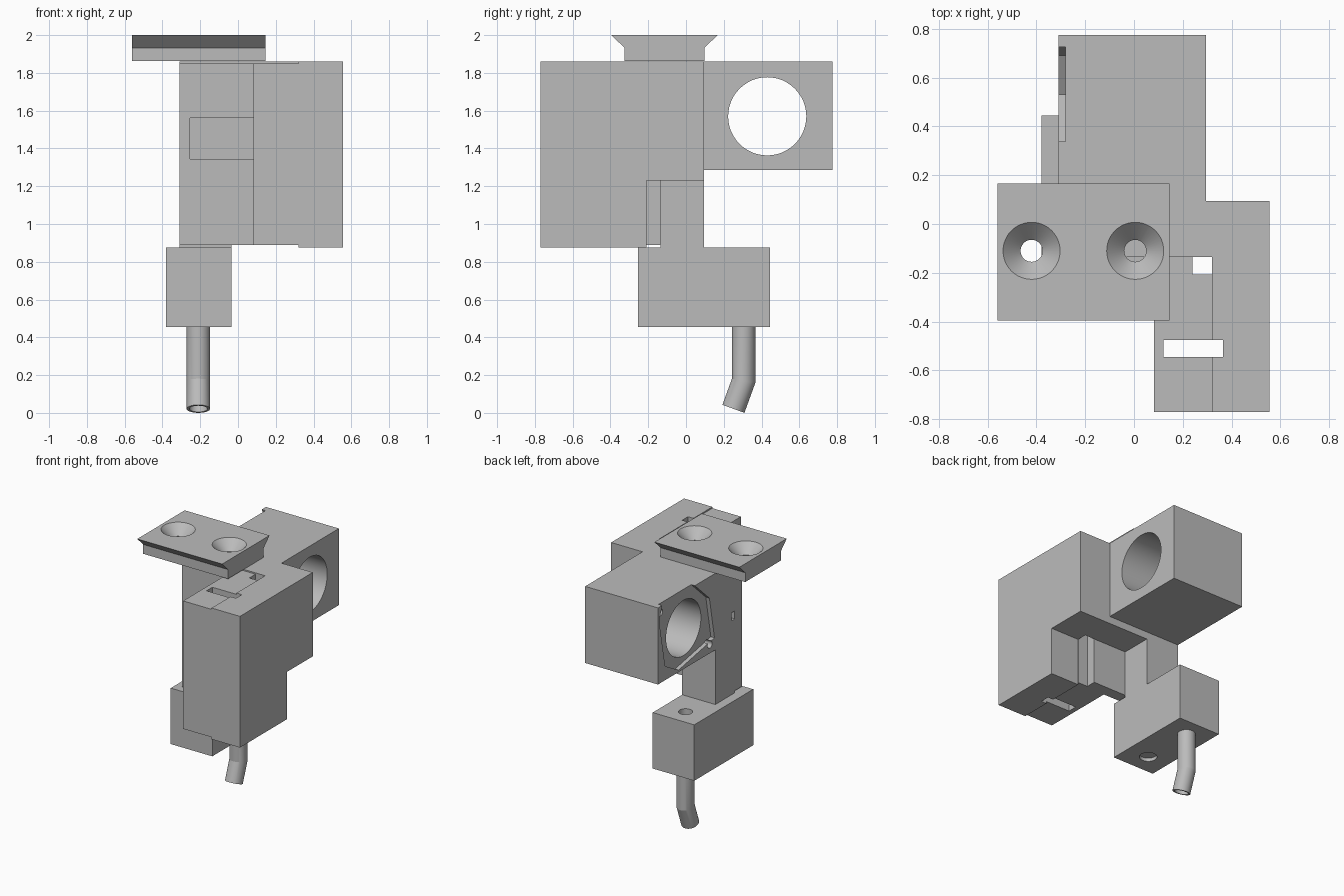
import bpy, bmesh, math
from mathutils import Matrix, Vector

cube = bpy.data.objects.get("Cube")
if cube:
    bpy.data.objects.remove(cube, do_unlink=True)

grey = bpy.data.materials.new("plain grey")
grey.use_nodes = True
colour = (0.5, 0.5, 0.5, 1)
grey.diffuse_color = colour
grey.node_tree.nodes["Principled BSDF"].inputs["Base Color"].default_value = colour


def finish(name, bm):
    bmesh.ops.recalc_face_normals(bm, faces=bm.faces)
    mesh = bpy.data.meshes.new(name)
    bm.to_mesh(mesh)
    bm.free()
    mesh.materials.append(grey)
    obj = bpy.data.objects.new(name, mesh)
    bpy.context.collection.objects.link(obj)
    return obj


def prism(name, points, lo, hi, axis="z"):
    """Extrude an outline: (x, y) along z, or (y, z) along x."""
    bm = bmesh.new()
    place = (lambda a, b, c: (a, b, c)) if axis == "z" else (lambda a, b, c: (c, a, b))
    face = bm.faces.new([bm.verts.new(place(a, b, lo)) for a, b in points])
    top = bmesh.ops.extrude_face_region(bm, geom=[face])["geom"]
    bmesh.ops.translate(bm, vec=place(0, 0, hi - lo),
                        verts=[v for v in top if isinstance(v, bmesh.types.BMVert)])
    return finish(name, bm)


def box(name, x, y, z):
    return prism(name, [(x[0], y[0]), (x[1], y[0]), (x[1], y[1]), (x[0], y[1])], *z)


def cone(name, centre, r_low, r_high, depth, axis="z"):
    bm = bmesh.new()
    turn = Matrix.Rotation(math.pi / 2, 4, "Y") if axis == "x" else Matrix()
    bmesh.ops.create_cone(bm, cap_ends=True, segments=48, radius1=r_low, radius2=r_high,
                          depth=depth, matrix=Matrix.Translation(centre) @ turn)
    return finish(name, bm)


def combine(target, other, operation):
    """Apply a boolean and remove the second object."""
    mod = target.modifiers.new("boolean", "BOOLEAN")
    mod.operation, mod.solver, mod.object = operation, "EXACT", other
    bpy.context.view_layer.objects.active = target
    bpy.ops.object.modifier_apply(modifier=mod.name)
    bpy.data.objects.remove(other, do_unlink=True)


def smooth(obj):
    bpy.ops.object.select_all(action="DESELECT")
    obj.select_set(True)
    bpy.context.view_layer.objects.active = obj
    bpy.ops.object.shade_smooth_by_angle(angle=math.radians(15))


# Main housing with its rear motor block and lower column
body = prism("housing", [(-0.31, -0.135), (0.32, -0.135), (0.32, -0.77), (0.555, -0.77),
                         (0.555, 0.095), (-0.31, 0.095)], 1.23, 1.86)
for part in (
    box("side_wall", (0.32, 0.555), (-0.77, -0.21), (0.875, 1.23)),
    box("motor_block", (-0.31, 0.295), (0.095, 0.775), (1.285, 1.86)),
    box("column", (-0.31, -0.035), (-0.135, 0.095), (0.875, 1.23)),
):
    combine(body, part, "UNION")

# Motor bore, motor seat recess, screw holes and side port
seat = [(0.36, 1.88), (0.72, 1.88), (0.76, 1.75), (0.69, 1.39),
        (0.53, 1.30), (0.105, 1.38), (0.165, 1.70)]
combine(body, prism("seat_cutter", seat, -0.4, -0.28, "x"), "DIFFERENCE")
combine(body, cone("bore_cutter", (0, 0.43, 1.57), 0.207, 0.207, 1.0, "x"), "DIFFERENCE")
for y, z in ((0.16, 1.35), (0.705, 1.79)):
    combine(body, cone("screw_cutter", (-0.28, y, z), 0.027, 0.027, 0.2, "x"), "DIFFERENCE")

# Front cover, slightly shorter than the housing
cover = prism("front_cover", [(-0.31, -0.22), (0.083, -0.22), (0.083, -0.77), (0.32, -0.77),
                              (0.32, -0.208), (0.24, -0.208), (0.24, -0.135), (-0.31, -0.135)],
              0.89, 1.85)
combine(cover, box("pocket_cutter", (-0.255, 0.083), (-0.3, -0.16), (1.345, 1.56)), "DIFFERENCE")

# Cable slot running down through the housing and cover
for part in (body, cover):
    combine(part, box("slot_cutter", (0.12, 0.365), (-0.545, -0.475), (0.5, 2.2)), "DIFFERENCE")
combine(body, box("port_cutter", (-0.4, -0.22), (-0.134, -0.095), (1.43, 1.49)), "DIFFERENCE")

# Dovetail mounting plate with two countersunk holes
plate = prism("dovetail_plate", [(-0.325, 1.862), (0.097, 1.862), (0.097, 1.932), (0.167, 2.0),
                                 (-0.395, 2.0), (-0.325, 1.932)], -0.56, 0.145, "x")
for x in (-0.42, 0.005):
    combine(plate, cone("hole_cutter", (x, -0.11, 1.9), 0.045, 0.045, 0.4), "DIFFERENCE")
    combine(plate, cone("countersink_cutter", (x, -0.11, 1.97), 0.045, 0.129, 0.084), "DIFFERENCE")

# Lower block with feed hole and a shallow socket underneath
block = box("lower_block", (-0.38, -0.035), (-0.255, 0.445), (0.455, 0.875))
combine(block, cone("feed_cutter", (-0.21, 0.305, 0.66), 0.048, 0.048, 0.6), "DIFFERENCE")
combine(block, cone("socket_cutter", (-0.21, -0.10, 0.45), 0.06, 0.06, 0.06), "DIFFERENCE")

# Hollow bent outlet tube: rings down the outside, then back up the inside
bend, tip = math.radians(10), math.radians(20)
path = [(0.305, 0.456, 0), (0.305, 0.17, bend), (0.251, 0.0215, tip)]
bm = bmesh.new()
rings = []
for radius, stations in ((0.062, path), (0.048, path[::-1])):
    for y, z, tilt in stations:
        stretch = 1 / math.cos(bend) if tilt == bend else 1
        ring = []
        for i in range(32):
            a = math.tau * i / 32
            s = radius * stretch * math.sin(a)
            ring.append(bm.verts.new(Vector((-0.21 + radius * math.cos(a),
                                             y + s * math.cos(tilt), z - s * math.sin(tilt)))))
        rings.append(ring)
for n, ring in enumerate(rings):
    after = rings[(n + 1) % len(rings)]
    for i in range(32):
        j = (i + 1) % 32
        bm.faces.new((ring[i], ring[j], after[j], after[i]))
tube = finish("outlet_tube", bm)

for part in (body, plate, block, tube):
    smooth(part)
